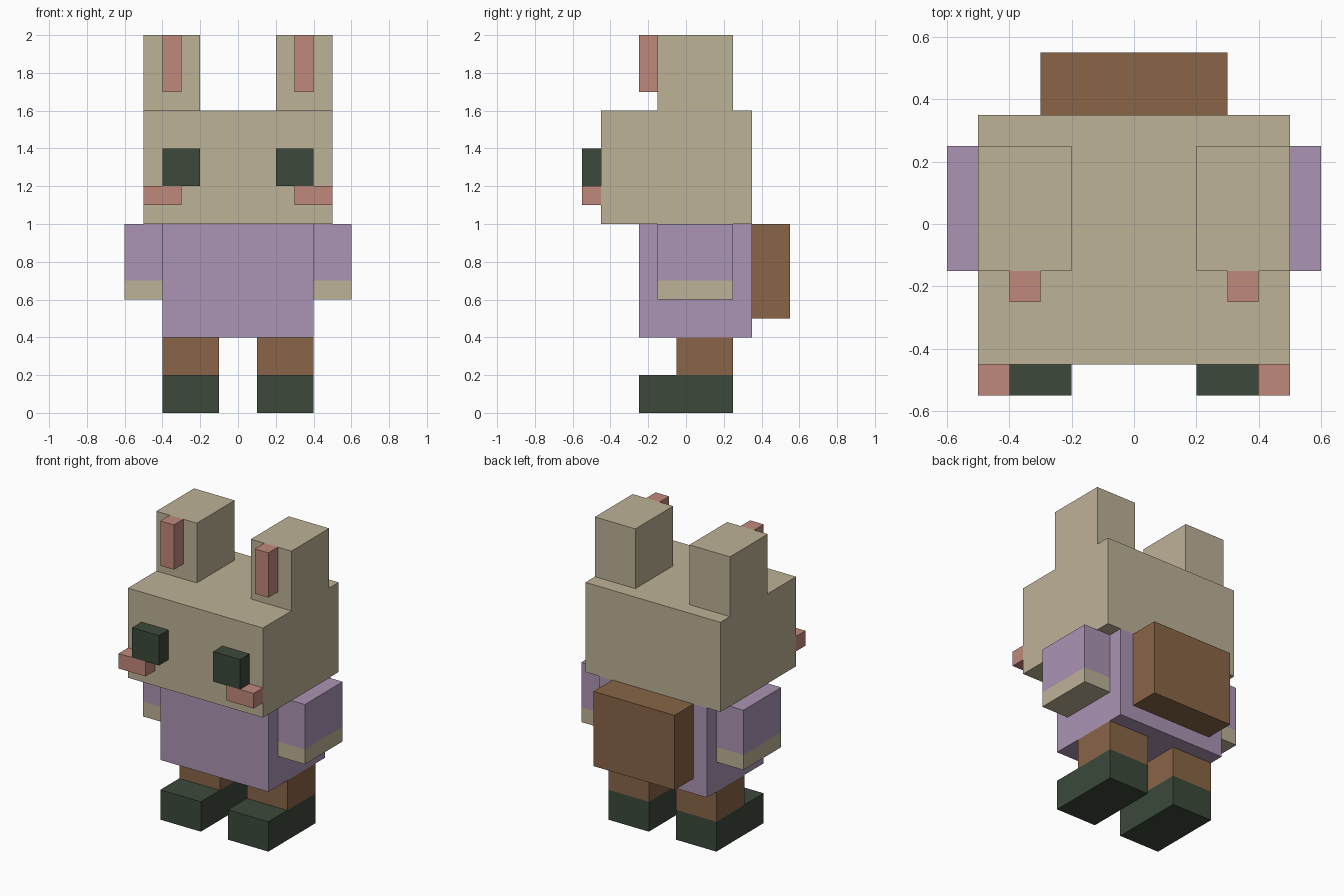
import bpy
import bmesh

cube = bpy.data.objects.get("Cube")
if cube:
    bpy.data.objects.remove(cube, do_unlink=True)


def make_material(name, rgb):
    """Flat material from an 8-bit sRGB colour, stored as linear values."""
    def linear(v):
        v /= 255
        return v / 12.92 if v <= 0.04045 else ((v + 0.055) / 1.055) ** 2.4
    colour = [linear(v) for v in rgb] + [1.0]
    mat = bpy.data.materials.new(name)
    mat.use_nodes = True
    mat.diffuse_color = colour
    shader = next(n for n in mat.node_tree.nodes if n.type == 'BSDF_PRINCIPLED')
    shader.inputs["Base Color"].default_value = colour
    shader.inputs["Roughness"].default_value = 0.9
    return mat


FUR = make_material("tan_fur", (190, 178, 151))
SHIRT = make_material("lilac_cloth", (171, 148, 180))
BROWN = make_material("brown_cloth", (137, 101, 70))
DARK = make_material("dark_green", (60, 73, 58))
PINK = make_material("pink", (192, 136, 124))


def box(name, x, y, z, mat, lower=None):
    """Box from (min, max) ranges; lower = (height, material) recolours below a cut."""
    bm = bmesh.new()
    bmesh.ops.create_cube(bm, size=1)
    ranges = (x, y, z)
    for v in bm.verts:
        v.co = [r[1] if c > 0 else r[0] for c, r in zip(v.co, ranges)]
    mesh = bpy.data.meshes.new(name)
    mesh.materials.append(mat)
    if lower:
        height, low_mat = lower
        bmesh.ops.bisect_plane(bm, geom=bm.verts[:] + bm.edges[:] + bm.faces[:],
                               plane_co=(0, 0, height), plane_no=(0, 0, 1))
        mesh.materials.append(low_mat)
        for f in bm.faces:
            f.material_index = int(f.calc_center_median().z < height)
    bmesh.ops.recalc_face_normals(bm, faces=bm.faces)
    bm.to_mesh(mesh)
    bm.free()
    obj = bpy.data.objects.new(name, mesh)
    bpy.context.collection.objects.link(obj)
    return obj


def pair(name, x, y, z, mat, lower=None):
    """Matching boxes on the left (+x) and right (-x)."""
    box("left_" + name, x, y, z, mat, lower)
    box("right_" + name, (-x[1], -x[0]), y, z, mat, lower)


# Central parts
box("head", (-0.5, 0.5), (-0.45, 0.35), (1.0, 1.6), FUR)
box("body", (-0.4, 0.4), (-0.25, 0.35), (0.4, 1.0), SHIRT)
box("backpack", (-0.3, 0.3), (0.35, 0.55), (0.5, 1.0), BROWN)

# Ears and face
pair("ear", (0.2, 0.5), (-0.15, 0.25), (1.6, 2.0), FUR)
pair("inner_ear", (0.3, 0.4), (-0.25, -0.15), (1.7, 2.0), PINK)
pair("eye", (0.2, 0.4), (-0.55, -0.45), (1.2, 1.4), DARK)
pair("cheek", (0.3, 0.5), (-0.55, -0.45), (1.1, 1.2), PINK)

# Sleeved arms with bare hands, legs and shoes
pair("arm", (0.4, 0.6), (-0.15, 0.25), (0.6, 1.0), SHIRT, lower=(0.7, FUR))
pair("leg", (0.1, 0.4), (-0.05, 0.25), (0.2, 0.4), BROWN)
pair("shoe", (0.1, 0.4), (-0.25, 0.25), (0.0, 0.2), DARK)
